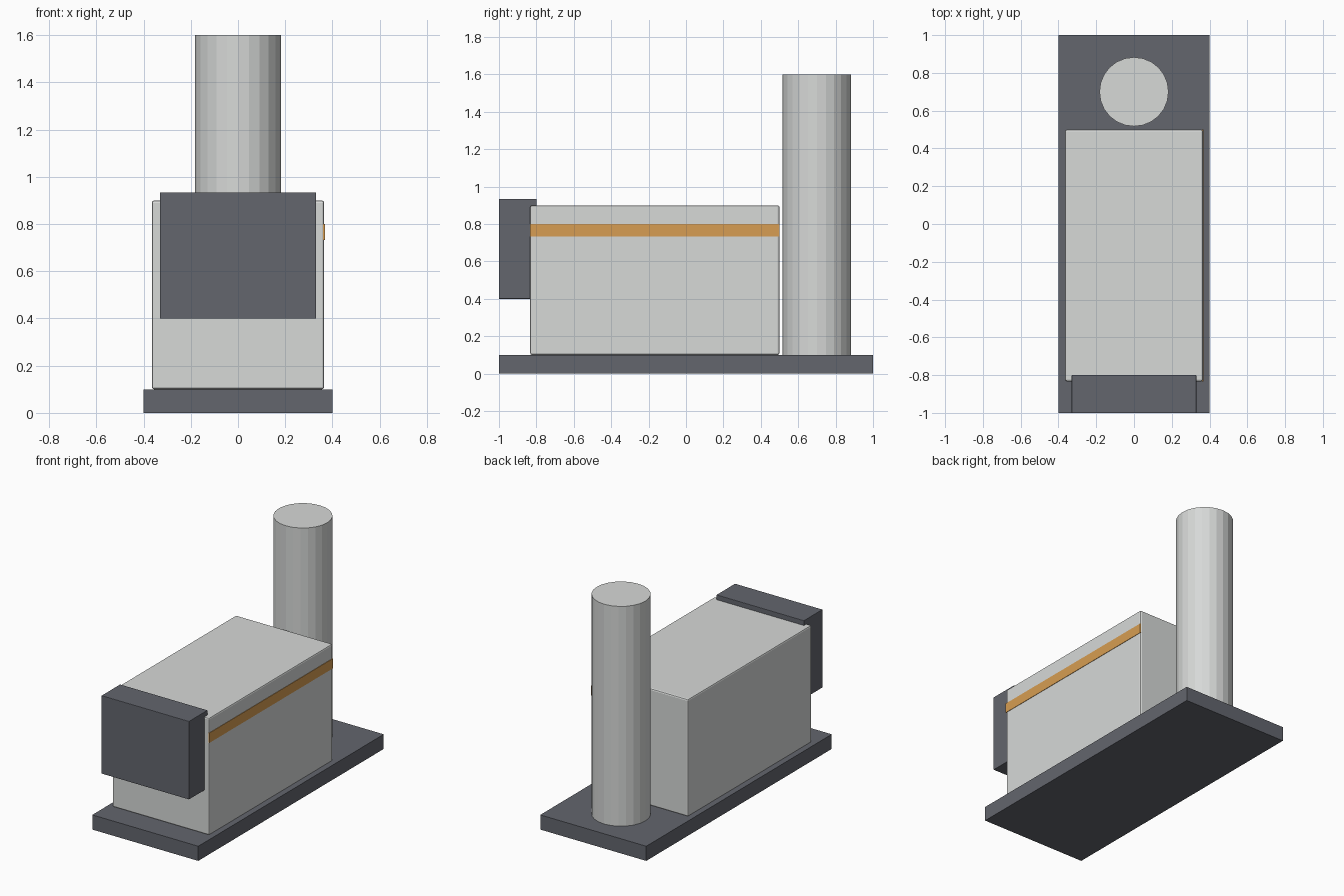
import bpy

if "Cube" in bpy.data.objects:
    bpy.data.objects.remove(bpy.data.objects["Cube"])


def material(name, rgb):
    m = bpy.data.materials.new(name)
    m.diffuse_color = (*rgb, 1.0)
    m.use_nodes = True
    m.node_tree.nodes["Principled BSDF"].inputs["Base Color"].default_value = m.diffuse_color
    return m


light_grey = material("light grey", (0.68, 0.695, 0.685))
dark_grey = material("dark grey", (0.125, 0.132, 0.155))
orange = material("orange", (0.68, 0.34, 0.085))


def box(name, lo, hi, mat, bevel=0.0):
    """Axis-aligned box between two corners, with an optional small chamfer."""
    bpy.ops.mesh.primitive_cube_add(size=1)
    ob = bpy.context.object
    ob.name = name
    for v in ob.data.vertices:
        v.co = [(a + b) / 2 + c * (b - a) for a, b, c in zip(lo, hi, v.co)]
    ob.data.materials.append(mat)
    if bevel:
        mod = ob.modifiers.new("edge", 'BEVEL')
        mod.width = bevel
        mod.segments = 2
    return ob


# Base plate
box("base_plate", (-0.4, -1.0, 0.0), (0.4, 1.0, 0.1), dark_grey)

# Main housing with softened edges
box("housing", (-0.365, -0.833, 0.1), (0.365, 0.5, 0.9), light_grey, 0.01)

# Front box overhanging the housing
box("front_box", (-0.33, -1.0, 0.4), (0.33, -0.8, 0.933), dark_grey, 0.002)

# Thin coloured stripe on the right side
box("side_stripe", (0.361, -0.834, 0.733), (0.368, 0.5, 0.8), orange)

# Rear chimney
bpy.ops.mesh.primitive_cylinder_add(vertices=24, radius=0.183, depth=1.5,
                                    location=(0, 0.7, 0.85))
chimney = bpy.context.object
chimney.name = "chimney"
chimney.data.materials.append(light_grey)
